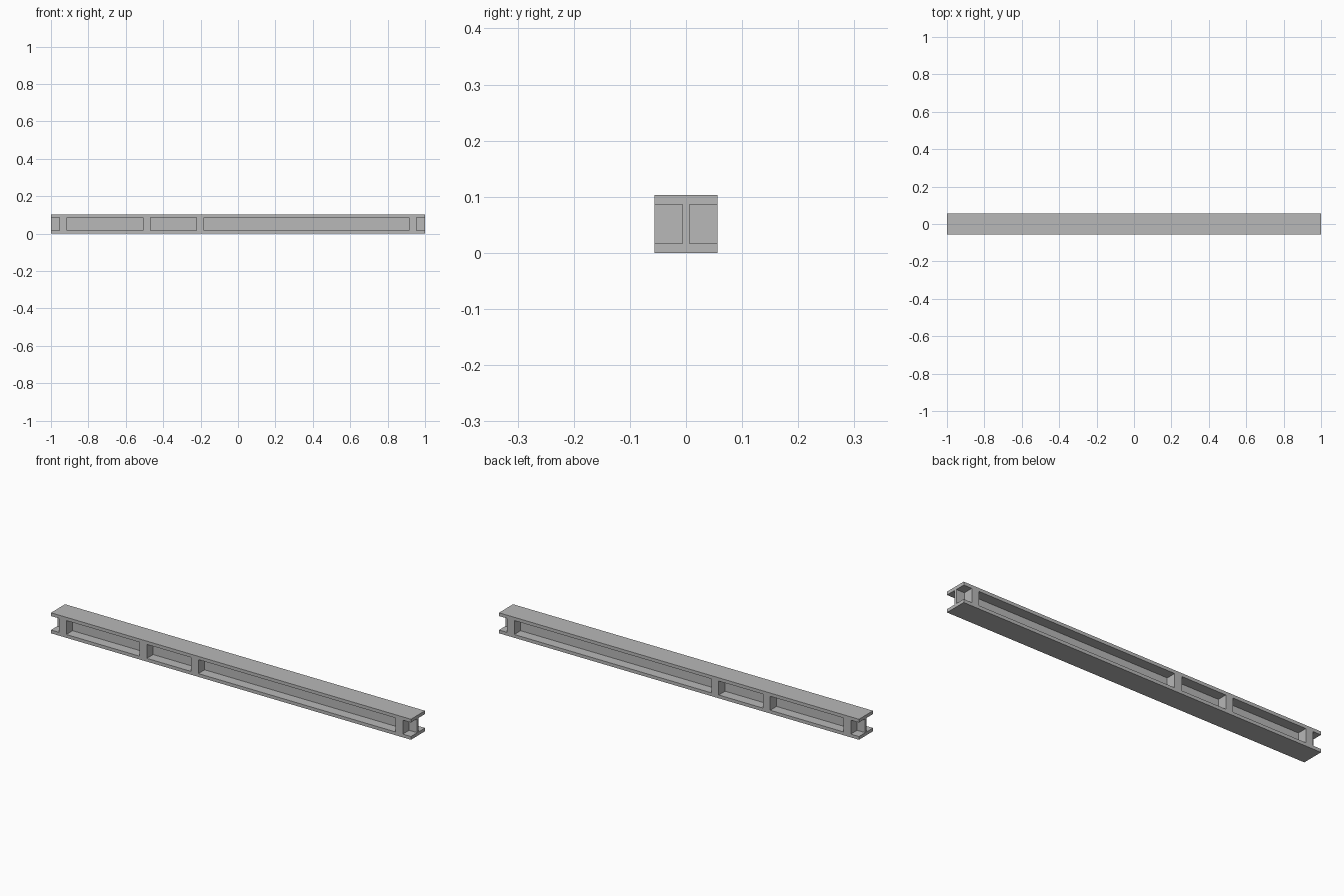
import bpy, bmesh
from mathutils import Matrix, Vector

cube = bpy.data.objects.get("Cube")
if cube:
    bpy.data.objects.remove(cube, do_unlink=True)

HALF_W, HEIGHT = 0.056, 0.103
FLANGE, WEB = 0.0165, 0.006
# Centres of the upright stiffeners along the beam
STIFFENERS = [-0.935, -0.487, -0.201, 0.935]
HALF_STIFF = 0.02

steel = bpy.data.materials.new("steel grey")
steel.use_nodes = True
colour = (0.48, 0.48, 0.48, 1)
steel.diffuse_color = colour
steel.node_tree.nodes["Principled BSDF"].inputs["Base Color"].default_value = colour


def add_box(bm, low, high):
    low, high = Vector(low), Vector(high)
    place = Matrix.Translation((low + high) / 2) @ Matrix.Diagonal((*(high - low), 1))
    bmesh.ops.create_cube(bm, size=1, matrix=place)


def make_object(name, boxes):
    bm = bmesh.new()
    for low, high in boxes:
        add_box(bm, low, high)
    mesh = bpy.data.meshes.new(name)
    bm.to_mesh(mesh)
    bm.free()
    mesh.materials.append(steel)
    obj = bpy.data.objects.new(name, mesh)
    bpy.context.collection.objects.link(obj)
    return obj


# Solid bar
beam = make_object("stiffened_beam", [((-1, -HALF_W, 0), (1, HALF_W, HEIGHT))])

# Bays between the stiffeners, on both sides of the web and open at the ends
starts = [-1.1] + [x + HALF_STIFF for x in STIFFENERS]
ends = [x - HALF_STIFF for x in STIFFENERS] + [1.1]
bays = []
for x0, x1 in zip(starts, ends):
    for y0, y1 in ((-0.1, -WEB), (WEB, 0.1)):
        bays.append(((x0, y0, FLANGE), (x1, y1, HEIGHT - FLANGE)))
cutter = make_object("bay_cutter", bays)
cutter.hide_render = True

# Carve the bays, then drop the cutter
cut = beam.modifiers.new("bays", "BOOLEAN")
cut.operation = "DIFFERENCE"
cut.solver = "EXACT"
cut.object = cutter
bpy.context.view_layer.objects.active = beam
beam.select_set(True)
bpy.ops.object.modifier_apply(modifier=cut.name)
bpy.data.objects.remove(cutter, do_unlink=True)
